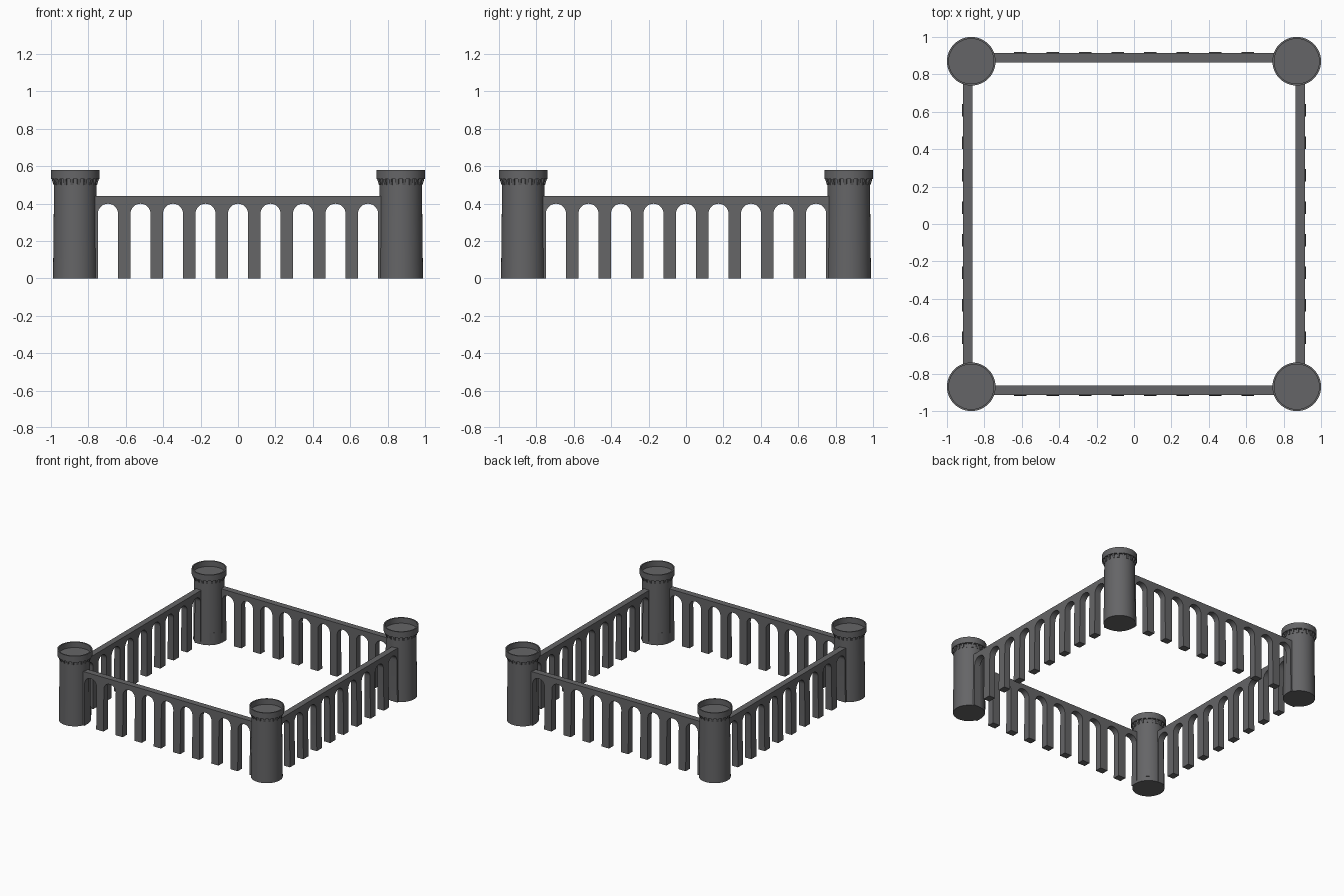
import bpy, bmesh, math
from mathutils import Matrix, Vector

if "Cube" in bpy.data.objects:
    bpy.data.objects.remove(bpy.data.objects["Cube"])

stone = bpy.data.materials.new("dark grey stone")
stone.diffuse_color = (0.13, 0.13, 0.135, 1)
stone.use_nodes = True
stone.node_tree.nodes["Principled BSDF"].inputs["Base Color"].default_value = stone.diffuse_color

C = 0.87          # tower centre distance from each axis
H = 0.44          # wall height


def finish(bm, name, matrix, smooth=False):
    bmesh.ops.recalc_face_normals(bm, faces=bm.faces)
    me = bpy.data.meshes.new(name)
    bm.to_mesh(me)
    bm.free()
    me.materials.append(stone)
    ob = bpy.data.objects.new(name, me)
    bpy.context.collection.objects.link(ob)
    ob.matrix_world = matrix
    if smooth:
        bpy.ops.object.select_all(action='DESELECT')
        ob.select_set(True)
        bpy.context.view_layer.objects.active = ob
        bpy.ops.object.shade_smooth_by_angle(angle=math.radians(30))
    return ob


def lathe(profile, n=48):
    """Closed solid of revolution; the first and last rings are capped."""
    bm = bmesh.new()
    rings = [[bm.verts.new((r * math.cos(2 * math.pi * i / n),
                            r * math.sin(2 * math.pi * i / n), z))
              for i in range(n)] for r, z in profile]
    for a, b in zip(rings, rings[1:]):
        for i in range(n):
            j = (i + 1) % n
            bm.faces.new((a[i], a[j], b[j], b[i]))
    bm.faces.new(rings[0])
    bm.faces.new(rings[-1])
    return bm


def prism(outline, y0, y1):
    """Extrude an x-z outline along y."""
    bm = bmesh.new()
    face = bm.faces.new([bm.verts.new((x, y0, z)) for x, z in outline])
    new = bmesh.ops.extrude_face_region(bm, geom=[face])["geom"]
    bmesh.ops.translate(bm, vec=(0, y1 - y0, 0),
                        verts=[v for v in new if isinstance(v, bmesh.types.BMVert)])
    return bm


# Tower: tapered shaft, overhanging hollow crown with a floor inside
tower_profile = [(0.119, 0), (0.113, 0.53), (0.13, 0.53),
                 (0.13, 0.58), (0.12, 0.58), (0.12, 0.535)]
# Corbel: small wedge under the crown
corbel = [(0.108, 0.5), (0.117, 0.5), (0.126, 0.53), (0.108, 0.53)]
# Door plate, low on the side facing the courtyard
door = [(0.11, 0.035), (0.121, 0.035), (0.121, 0.1), (0.11, 0.1)]

# Arcade wall outline: nine round-headed openings
pitch, half, spring = 0.1738, 0.054, 0.345
arcade = [(-0.8, 0)]
for k in range(-4, 5):
    arcade.append((k * pitch - half, 0))
    for i in range(17):
        a = math.pi * (1 - i / 16)
        arcade.append((k * pitch + half * math.cos(a), spring + half * math.sin(a)))
    arcade.append((k * pitch + half, 0))
arcade += [(0.8, 0), (0.8, H), (-0.8, H)]

for name, q in (("front", 0), ("right", 1), ("back", 2), ("left", 3)):
    turn = Matrix.Rotation(q * math.pi / 2, 4, 'Z')

    # Arcade wall, outer face leaning slightly inward
    bm = prism(arcade, -0.92, -0.864)
    for v in bm.verts:
        if v.co.y < -0.9:
            v.co.y += 0.006 * v.co.z / H
    finish(bm, name + "_arcade_wall", turn, True)

    # Corner tower at the left end of this wall, door towards the centre
    place = (turn @ Matrix.Translation(Vector((-C, -C, 0)))
             @ Matrix.Rotation(math.pi / 4, 4, 'Z'))
    finish(lathe(tower_profile), name + "_corner_tower", place, True)
    finish(prism(door, -0.018, 0.018), name + "_tower_door", place)

    # Ring of corbels
    n = 20
    ring = bmesh.new()
    for i in range(n):
        part = prism(corbel, -0.008, 0.008)
        part.transform(Matrix.Rotation(2 * math.pi * i / n, 4, 'Z'))
        tmp = bpy.data.meshes.new("corbel")
        part.to_mesh(tmp)
        part.free()
        ring.from_mesh(tmp)
        bpy.data.meshes.remove(tmp)
    finish(ring, name + "_tower_corbels", place)
